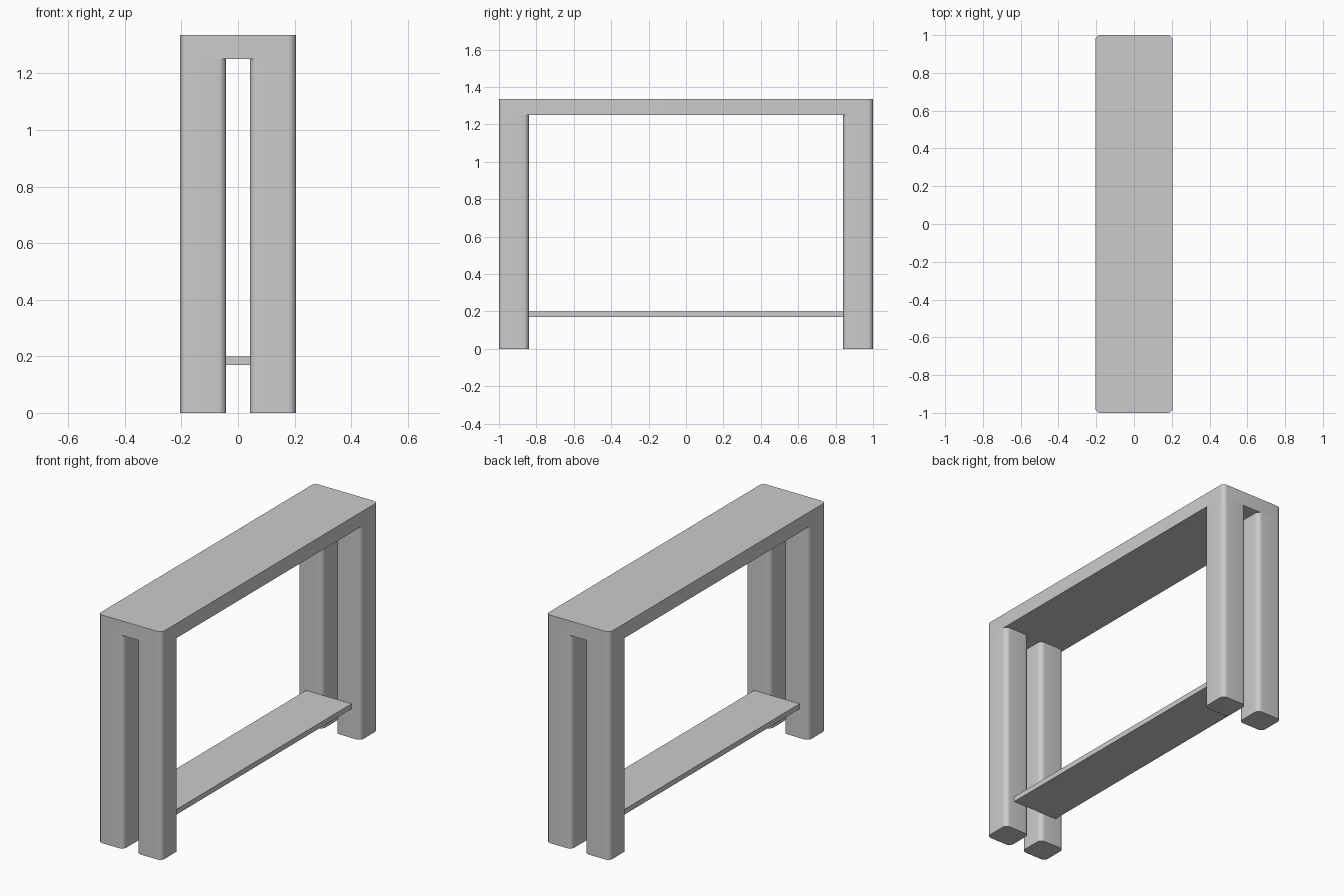
import bpy, bmesh, math
from mathutils import Vector

cube = bpy.data.objects.get("Cube")
if cube:
    bpy.data.objects.remove(cube, do_unlink=True)

HALF_W, HALF_L, HEIGHT = 0.205, 1.0, 1.335
UNDER = 1.25                      # underside of the top
LEG_X, LEG_Y = 0.042, 0.84        # inner sides of the legs
RADIUS, STEPS = 0.028, 8

grey = bpy.data.materials.new("plain grey")
grey.use_nodes = True
colour = (0.6, 0.6, 0.6, 1.0)
grey.diffuse_color = colour
grey.node_tree.nodes["Principled BSDF"].inputs["Base Color"].default_value = colour


def outline(x0, x1, y0, y1, r):
    """Rectangle with rounded corners, counter-clockwise."""
    if r == 0:
        return [(x0, y0), (x1, y0), (x1, y1), (x0, y1)]
    centres = [(x1 - r, y1 - r), (x0 + r, y1 - r), (x0 + r, y0 + r), (x1 - r, y0 + r)]
    points = []
    for quarter, (cx, cy) in enumerate(centres):
        for i in range(STEPS + 1):
            a = math.pi / 2 * (quarter + i / STEPS)
            points.append((cx + r * math.cos(a), cy + r * math.sin(a)))
    return points


def prism(name, x, y, z, r=0.0, cap=True):
    """Upright block with rounded vertical edges."""
    bm = bmesh.new()
    ring = outline(min(x), max(x), min(y), max(y), r)
    base = bm.faces.new([bm.verts.new((px, py, z[0])) for px, py in ring])
    new = bmesh.ops.extrude_face_region(bm, geom=[base], use_keep_orig=True)["geom"]
    bmesh.ops.translate(bm, vec=Vector((0, 0, z[1] - z[0])),
                        verts=[g for g in new if isinstance(g, bmesh.types.BMVert)])
    bmesh.ops.recalc_face_normals(bm, faces=bm.faces)
    if not cap:
        bm.faces.ensure_lookup_table()
        tops = [f for f in bm.faces if f.normal.z > 0.9]
        bmesh.ops.delete(bm, geom=tops, context="FACES_ONLY")
    mesh = bpy.data.meshes.new(name)
    bm.to_mesh(mesh)
    bm.free()
    mesh.materials.append(grey)
    obj = bpy.data.objects.new(name, mesh)
    bpy.context.collection.objects.link(obj)
    bpy.ops.object.select_all(action="DESELECT")
    obj.select_set(True)
    bpy.context.view_layer.objects.active = obj
    bpy.ops.object.shade_smooth_by_angle(angle=math.radians(30))
    return obj


# Table top
prism("table_top", (-HALF_W, HALF_W), (-HALF_L, HALF_L), (UNDER, HEIGHT), RADIUS)

# Four legs, flush with the corners of the top
for side, sx in (("left", 1), ("right", -1)):
    for end, sy in (("front", -1), ("back", 1)):
        prism(f"{end}_{side}_leg", (sx * LEG_X, sx * HALF_W),
              (sy * LEG_Y, sy * HALF_L), (0, UNDER), RADIUS, cap=False)

# Low shelf between the legs
prism("shelf", (-0.147, 0.147), (-LEG_Y, LEG_Y), (0.17, 0.2))
